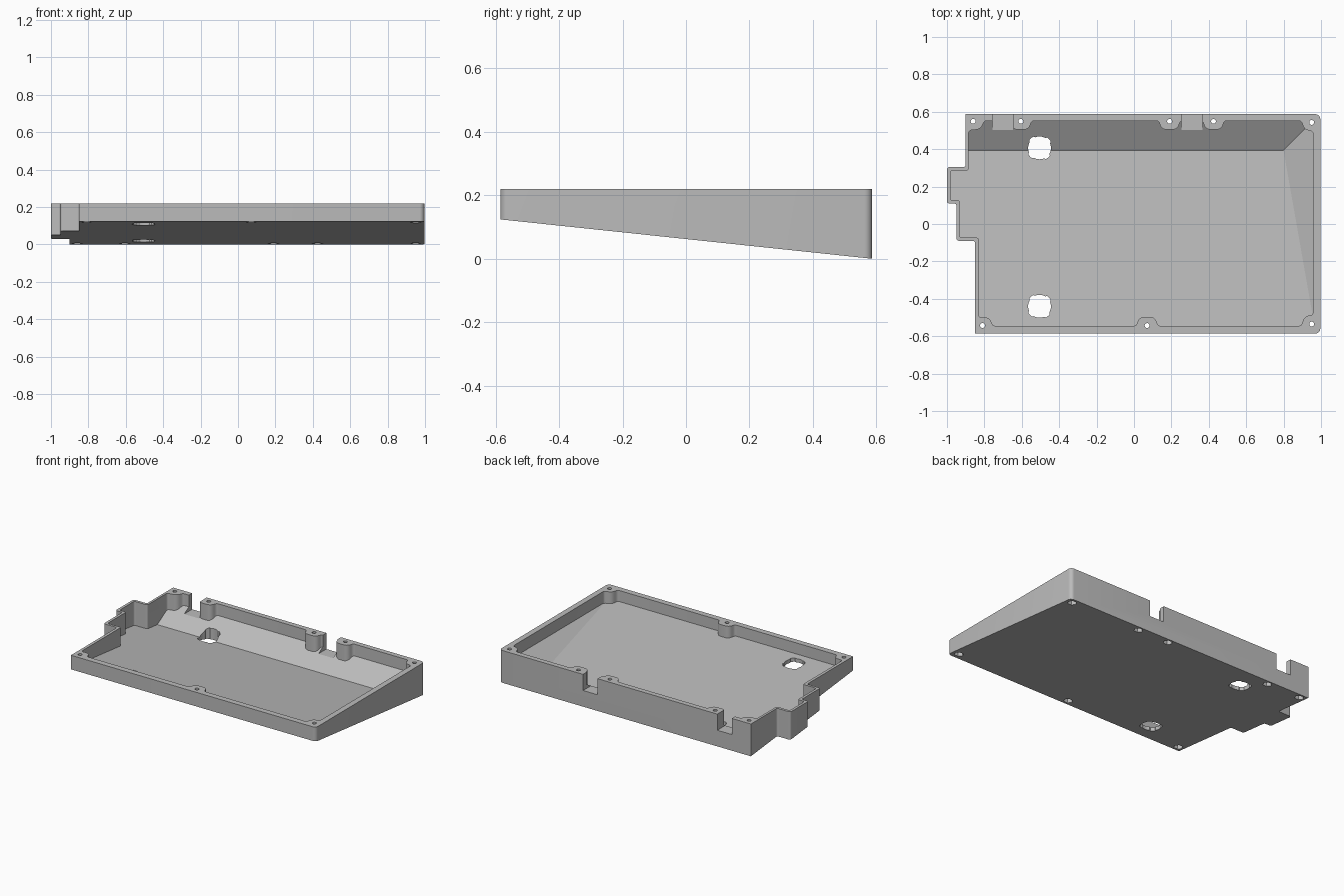
import bpy, bmesh, math
from mathutils import Vector

cube = bpy.data.objects.get("Cube")
if cube:
    bpy.data.objects.remove(cube, do_unlink=True)

TOP, FRONT, BACK = 0.22, -0.585, 0.587
SLOPE = 0.124 / (BACK - FRONT)      # underside falls towards the back
SHELF, RISE = 0.14, 0.6             # where the raised floor strips meet the walls


def underside(y):
    return (BACK - y) * SLOPE


def rounded(points, steps=6):
    """Outline from (x, y, corner radius) points."""
    out = []
    for i, (x, y, r) in enumerate(points):
        p = Vector((x, y))
        if r == 0:
            out.append(p)
            continue
        a = Vector(points[i - 1][:2]) - p
        b = Vector(points[(i + 1) % len(points)][:2]) - p
        half = a.angle(b) / 2
        t = min(r / math.tan(half), 0.49 * a.length, 0.49 * b.length)
        r = t * math.tan(half)
        a.normalize()
        b.normalize()
        centre = p + (a + b).normalized() * (r / math.sin(half))
        start, end = p + a * t - centre, p + b * t - centre
        sweep = start.angle_signed(end)
        for k in range(steps + 1):
            ang = -sweep * k / steps
            c, s = math.cos(ang), math.sin(ang)
            out.append(centre + Vector((start.x * c - start.y * s, start.x * s + start.y * c)))
    return out


def prism(name, outline, low, high, planes=()):
    """Extruded outline, keeping only what lies on the normal side of each plane."""
    bm = bmesh.new()
    base = bm.faces.new([bm.verts.new((p[0], p[1], low)) for p in outline])
    ext = bmesh.ops.extrude_face_region(bm, geom=[base])
    bmesh.ops.translate(bm, vec=(0, 0, high - low),
                        verts=[v for v in ext["geom"] if isinstance(v, bmesh.types.BMVert)])
    for co, no in planes:
        cut = bmesh.ops.bisect_plane(bm, geom=bm.verts[:] + bm.edges[:] + bm.faces[:],
                                     plane_co=co, plane_no=no, clear_inner=True)
        edges = [e for e in cut["geom_cut"] if isinstance(e, bmesh.types.BMEdge)]
        bmesh.ops.holes_fill(bm, edges=edges, sides=0)
    bmesh.ops.recalc_face_normals(bm, faces=bm.faces[:])
    mesh = bpy.data.meshes.new(name)
    bm.to_mesh(mesh)
    bm.free()
    ob = bpy.data.objects.new(name, mesh)
    bpy.context.scene.collection.objects.link(ob)
    return ob


def carve(body, cutter):
    mod = body.modifiers.new("cut", "BOOLEAN")
    mod.operation, mod.solver, mod.object = "DIFFERENCE", "EXACT", cutter
    bpy.context.view_layer.objects.active = body
    bpy.ops.object.modifier_apply(modifier=mod.name)
    bpy.data.objects.remove(cutter, do_unlink=True)


def circle(x, y, r, n, turn=0.0):
    return [(x + r * math.cos(turn + math.tau * k / n),
             y + r * math.sin(turn + math.tau * k / n)) for k in range(n)]


def boss(x, wall, tip, d):
    """Outline points of a screw boss bulging in from a wall, walked in direction d."""
    return [(x - d * 0.058, wall, 0.02), (x - d * 0.042, tip, 0.035),
            (x + d * 0.042, tip, 0.035), (x + d * 0.058, wall, 0.02)]


# Outer shell with a sloping underside
outer = [(-0.85, FRONT, 0), (0.996, FRONT, 0.025), (0.996, BACK, 0.025), (-0.9, BACK, 0),
         (-0.9, 0.305, 0.012), (-1, 0.305, 0.015), (-1, 0.11, 0.012), (-0.95, 0.11, 0.012),
         (-0.95, -0.09, 0.015), (-0.85, -0.09, 0.012)]
tray = prism("tray", rounded(outer), -0.05, TOP,
             [((0, BACK, 0), (0, SLOPE, 1))])

# Cavity outline with corner and wall bosses
IN_F, IN_B, IN_R = -0.545, 0.552, 0.957
inner = ([(-0.83, -0.5, 0.012), (-0.772, -0.5, 0.04), (-0.755, IN_F, 0.02)]
         + boss(0.07, IN_F, -0.497, 1)
         + [(0.895, IN_F, 0.02), (0.91, -0.495, 0.04), (IN_R, -0.485, 0.015),
            (IN_R, 0.495, 0.015), (0.91, 0.505, 0.04), (0.895, IN_B, 0.02)]
         + boss(0.425, IN_B, 0.505, -1) + boss(0.19, IN_B, 0.505, -1)
         + boss(-0.605, IN_B, 0.505, -1)
         + [(-0.8, IN_B, 0.02), (-0.82, 0.507, 0.04), (-0.884, 0.5, 0.015),
            (-0.884, 0.286, 0.012), (-0.982, 0.286, 0.012), (-0.982, 0.127, 0.012),
            (-0.932, 0.127, 0.012), (-0.932, -0.073, 0.012), (-0.83, -0.073, 0.012)])
cavity = prism("cavity_cutter", rounded(inner), -0.1, TOP + 0.1,
               [((0, -0.5, SHELF), (0, SLOPE, 1)),
                ((IN_R, 0, SHELF), (-RISE, 0, 1)),
                ((0, IN_B, SHELF), (0, -RISE, 1))])
carve(tray, cavity)

# Cable notches in the back wall
for x in (-0.702, 0.31):
    box = [(x - 0.055, 0.495), (x + 0.055, 0.495), (x + 0.055, 0.7), (x - 0.055, 0.7)]
    carve(tray, prism("notch_cutter", box, 0.11, 0.4))

# Screw holes with nut pockets underneath
screws = [(-0.86, 0.549), (-0.605, 0.549), (0.19, 0.549), (0.425, 0.549),
          (0.95, 0.543), (-0.81, -0.543), (0.07, -0.543), (0.95, -0.535)]
for x, y in screws:
    carve(tray, prism("screw_cutter", circle(x, y, 0.013, 20), -0.1, 0.4))
    carve(tray, prism("nut_cutter", circle(x, y, 0.029, 6), -0.1, underside(y) + 0.03))

# Round floor openings with locking slots
for y in (0.407, -0.44):
    shape = []
    for k in range(48):
        r = 0.069 if k % 12 in (4, 5, 6, 7) else 0.061
        a = math.tau * k / 48
        shape.append((-0.505 + r * math.cos(a), y + r * math.sin(a)))
    carve(tray, prism("opening_cutter", shape, -0.1, 0.4))

# Single grey finish
grey = bpy.data.materials.new("matte_grey")
grey.use_nodes = True
colour = (0.5, 0.5, 0.5, 1)
grey.diffuse_color = colour
grey.node_tree.nodes["Principled BSDF"].inputs["Base Color"].default_value = colour
tray.data.materials.clear()
tray.data.materials.append(grey)
for f in tray.data.polygons:
    f.material_index = 0
bpy.ops.object.select_all(action="DESELECT")
tray.select_set(True)
bpy.context.view_layer.objects.active = tray
bpy.ops.object.shade_smooth_by_angle(angle=math.radians(30))
